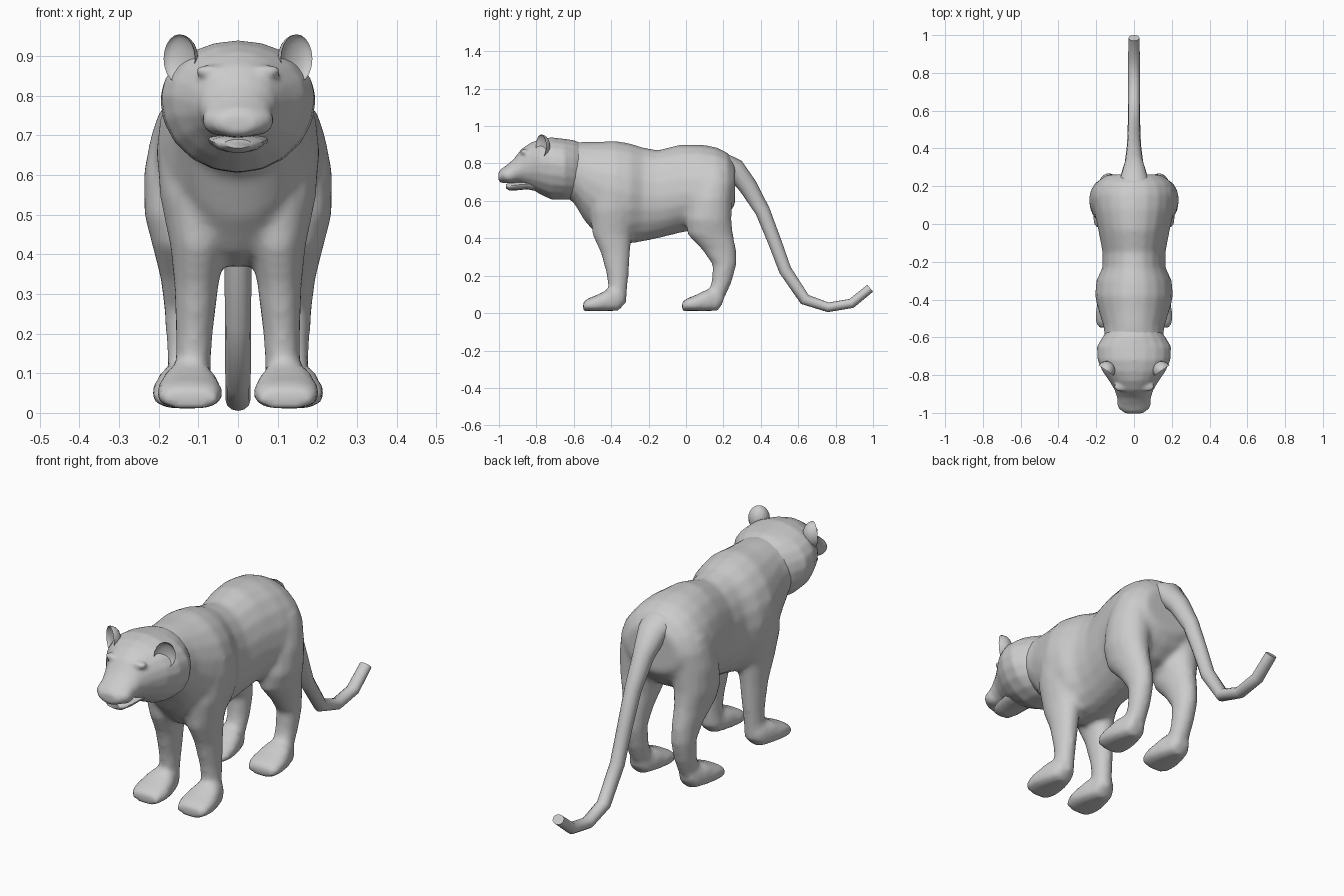
import bpy, bmesh, math
from mathutils import Vector, Matrix

if "Cube" in bpy.data.objects:
    bpy.data.objects.remove(bpy.data.objects["Cube"])

fur = bpy.data.materials.new("grey fur")
fur.diffuse_color = (0.6, 0.6, 0.6, 1)
fur.use_nodes = True
fur.node_tree.nodes["Principled BSDF"].inputs["Base Color"].default_value = fur.diffuse_color


def skin(bm, rings):
    """Skin a list of equal-length point rings and cap both ends."""
    loops = [[bm.verts.new(p) for p in ring] for ring in rings]
    for a, b in zip(loops, loops[1:]):
        for i in range(len(a)):
            j = (i + 1) % len(a)
            bm.faces.new((a[i], a[j], b[j], b[i]))
    bm.faces.new(loops[0])
    bm.faces.new(loops[-1])


def angles(n):
    return [2 * math.pi * i / n for i in range(n)]


def loft_y(bm, x, stations, n=20, power=1.0):
    """Stations along y: (y, top, bottom, half width, height of widest point)."""
    def bulge(v):
        return math.copysign(abs(v) ** power, v)
    rings = []
    for y, top, bot, hw, mid in stations:
        rings.append([(x + hw * bulge(math.cos(a)), y,
                       mid + bulge(math.sin(a)) * ((top - mid) if math.sin(a) > 0 else (mid - bot)))
                      for a in angles(n)])
    skin(bm, rings)


def loft_z(bm, side, stations, n=16):
    """Stations along z: (z, y, x, y radius, x radius)."""
    skin(bm, [[(side * x + rx * math.cos(a), y + ry * math.sin(a), z) for a in angles(n)]
              for z, y, x, ry, rx in stations])


def ball(bm, centre, radii):
    m = Matrix.Translation(centre) @ Matrix.Diagonal((*radii, 1))
    return bmesh.ops.create_uvsphere(bm, u_segments=16, v_segments=10, radius=1, matrix=m)["verts"]


def finish(bm, name, voxel=0, smooth=0):
    bmesh.ops.recalc_face_normals(bm, faces=bm.faces)
    for f in bm.faces:
        f.smooth = True
    me = bpy.data.meshes.new(name)
    bm.to_mesh(me)
    bm.free()
    me.materials.append(fur)
    ob = bpy.data.objects.new(name, me)
    bpy.context.collection.objects.link(ob)
    if voxel:  # fuse overlapping volumes into one soft skin
        r = ob.modifiers.new("fuse", "REMESH")
        r.mode = "VOXEL"
        r.voxel_size = voxel
        r.use_smooth_shade = True
        s = ob.modifiers.new("soften", "SMOOTH")
        s.factor = 0.5
        s.iterations = smooth
    return ob


# Torso and four legs
bm = bmesh.new()
loft_y(bm, 0, [
    (-.70, .88, .66, .12, .78), (-.60, .912, .59, .155, .76), (-.54, .917, .49, .162, .72),
    (-.46, .917, .40, .187, .68), (-.38, .922, .365, .207, .66), (-.30, .908, .372, .20, .64),
    (-.23, .886, .383, .167, .63), (-.15, .872, .40, .167, .62), (-.03, .902, .43, .19, .64),
    (.08, .902, .45, .215, .64), (.16, .888, .47, .222, .64), (.22, .86, .52, .20, .66),
    (.262, .80, .58, .14, .68)])
FOOT = [(-.332, .10, .05, .035, .07), (-.36, .13, .013, .052, .06), (-.42, .125, .011, .072, .055),
        (-.48, .095, .011, .084, .05), (-.525, .078, .011, .08, .045), (-.55, .058, .011, .066, .035)]
for side in (-1, 1):
    # front leg
    loft_z(bm, side, [
        (.74, -.38, .12, .09, .07), (.66, -.385, .12, .11, .083), (.55, -.39, .112, .125, .086),
        (.42, -.395, .10, .106, .071), (.32, -.377, .105, .078, .056), (.20, -.365, .11, .058, .047),
        (.12, -.365, .113, .05, .044), (.05, -.37, .116, .05, .05)])
    loft_y(bm, side * .122, FOOT, power=.75)
    # hind leg
    loft_z(bm, side, [
        (.76, .15, .12, .08, .08), (.70, .145, .13, .11, .09), (.61, .13, .136, .118, .102),
        (.50, .12, .145, .124, .092), (.42, .13, .14, .122, .076), (.34, .177, .135, .092, .061),
        (.26, .206, .132, .064, .054), (.17, .192, .13, .054, .05), (.10, .165, .13, .05, .048),
        (.05, .14, .13, .045, .05)])
    loft_y(bm, side * .134, [(y + .528, *rest) for y, *rest in FOOT], power=.75)
finish(bm, "body_and_legs", .014, 5)

# Head with muzzle, brows and cheeks
bm = bmesh.new()
loft_y(bm, 0, [
    (-.54, .90, .65, .12, .77), (-.60, .925, .608, .168, .78), (-.65, .932, .605, .197, .79),
    (-.72, .94, .607, .193, .80), (-.78, .93, .635, .167, .80), (-.83, .912, .665, .132, .79),
    (-.88, .878, .69, .102, .775), (-.92, .825, .694, .09, .755), (-.96, .79, .694, .083, .742),
    (-.99, .77, .697, .066, .735), (-1.003, .752, .71, .045, .732)])
for side in (-1, 1):
    ball(bm, (side * .068, -.862, .862), (.042, .025, .016))
    ball(bm, (side * .045, -.945, .738), (.046, .05, .038))
finish(bm, "head", .01, 3)

# Lower jaw
bm = bmesh.new()
loft_y(bm, 0, [(-.76, .71, .645, .08, .69), (-.85, .705, .662, .074, .69), (-.91, .70, .656, .066, .685),
               (-.945, .695, .656, .052, .68), (-.963, .69, .668, .034, .68)], n=16)
finish(bm, "lower_jaw")

# Cupped ears: the front half of each ball is folded back into a hollow
for side, name in ((-1, "right_ear"), (1, "left_ear")):
    bm = bmesh.new()
    verts = ball(bm, (0, 0, 0), (.048, .05, .062))
    for v in verts:
        if v.co.y < -1e-5:
            v.co.y *= -.45
    bm.transform(Matrix.Translation((side * .148, -.775, .893)) @ Matrix.Rotation(side * .6, 4, "Z"))
    finish(bm, name)

# Tail: path in the middle plane with radius across x and radius along the bend
TAIL = [(.19, .80, .09, .06), (.26, .77, .07, .058), (.33, .68, .048, .05), (.41, .545, .038, .04),
        (.475, .38, .034, .036), (.53, .23, .033, .034), (.635, .073, .032, .031), (.76, .031, .031, .026),
        (.885, .052, .031, .026), (.985, .133, .029, .024)]
path = [Vector((0, y, z)) for y, z, *_ in TAIL]
rings = []
for i, (y, z, rx, rn) in enumerate(TAIL):
    t = (path[min(i + 1, len(path) - 1)] - path[max(i - 1, 0)]).normalized()
    normal = Vector((0, -t.z, t.y))
    rings.append([path[i] + Vector((rx * math.cos(a), 0, 0)) + normal * rn * math.sin(a)
                  for a in angles(12)])
bm = bmesh.new()
skin(bm, rings)
tail = finish(bm, "tail")

# Keep hard edges on the unfused parts
for name in ("tail", "lower_jaw", "left_ear", "right_ear"):
    ob = bpy.data.objects[name]
    bpy.context.view_layer.objects.active = ob
    ob.select_set(True)
bpy.ops.object.shade_smooth_by_angle(angle=math.radians(50))
